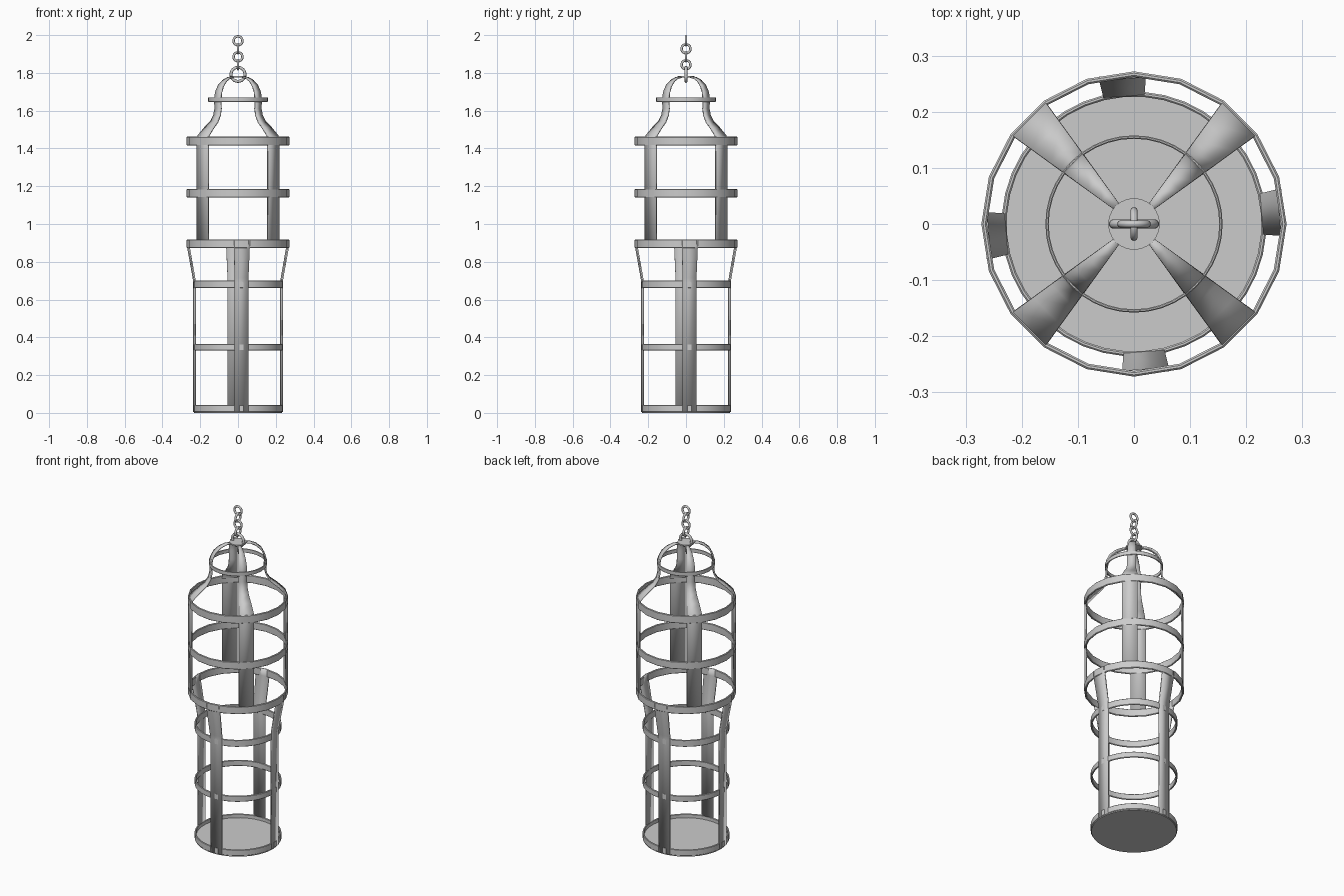
import bpy, bmesh
from math import cos, sin, pi, radians

if "Cube" in bpy.data.objects:
    bpy.data.objects.remove(bpy.data.objects["Cube"])


def finish(name, bm):
    bmesh.ops.recalc_face_normals(bm, faces=bm.faces)
    me = bpy.data.meshes.new(name)
    bm.to_mesh(me)
    bm.free()
    ob = bpy.data.objects.new(name, me)
    bpy.context.collection.objects.link(ob)
    return ob


def smooth(ob, angle=35):
    bpy.ops.object.select_all(action='DESELECT')
    ob.select_set(True)
    bpy.context.view_layer.objects.active = ob
    bpy.ops.object.shade_smooth_by_angle(angle=radians(angle))


def hoop(name, r, wall, z0, z1, sides, turn=0.0):
    """Flat band hoop with slightly softened edges."""
    c = min(wall * 0.3, 0.003)
    a = r - wall
    sec = [(a + c, z0), (r - c, z0), (r, z0 + c), (r, z1 - c),
           (r - c, z1), (a + c, z1), (a, z1 - c), (a, z0 + c)]
    bm = bmesh.new()
    loops = []
    for i in range(sides):
        t = radians(turn) + 2 * pi * i / sides
        loops.append([bm.verts.new((p * cos(t), p * sin(t), z)) for p, z in sec])
    n = len(sec)
    for i in range(sides):
        A, B = loops[i], loops[(i + 1) % sides]
        for k in range(n):
            bm.faces.new((A[k], A[(k + 1) % n], B[(k + 1) % n], B[k]))
    smooth(finish(name, bm))


def strap(name, profile, deg, half=9, thick=0.008):
    """Strip covering a fixed wedge of angle, so it tapers with radius."""
    bm = bmesh.new()
    rows = [[bm.verts.new((r * cos(radians(deg + s)), r * sin(radians(deg + s)), z))
             for s in (-half, half)] for r, z in profile]
    for a, b in zip(rows, rows[1:]):
        bm.faces.new((a[0], a[1], b[1], b[0]))
    ob = finish(name, bm)
    m = ob.modifiers.new("thickness", 'SOLIDIFY')
    m.thickness = thick
    m.offset = 0
    smooth(ob)


def disc(name, r, z, depth, sides):
    bpy.ops.mesh.primitive_cylinder_add(vertices=sides, radius=r, depth=depth,
                                        location=(0, 0, z))
    bpy.context.object.name = name
    smooth(bpy.context.object)


def link(name, z, major, minor, side_on):
    bpy.ops.mesh.primitive_torus_add(
        major_radius=major, minor_radius=minor, major_segments=24, minor_segments=10,
        location=(0, 0, z), rotation=(pi / 2, 0, pi / 2 if side_on else 0))
    bpy.context.object.name = name
    smooth(bpy.context.object, 60)


# Hoops of the wide upper cage, the narrow lower cage and the dome
for n, z0, z1 in (("waist", 0.872, 0.917), ("chest", 1.14, 1.185), ("shoulder", 1.415, 1.462)):
    hoop(n + "_hoop", 0.272, 0.010, z0, z1, 20)
for n, z0, z1 in (("base", 0.005, 0.042), ("shin", 0.33, 0.365), ("knee", 0.66, 0.70)):
    hoop(n + "_hoop", 0.236, 0.009, z0, z1, 40, 4.5)
hoop("dome_hoop", 0.158, 0.006, 1.647, 1.671, 40)

# Floor plate
disc("floor_plate", 0.232, 0.01, 0.02, 40)

# Straps: four bending into the dome, four flared ones for the legs
upper = [(0.267, 0.874), (0.267, 1.44), (0.262, 1.467), (0.22, 1.508), (0.18, 1.542),
         (0.159, 1.575), (0.151, 1.61), (0.153, 1.66), (0.147, 1.698), (0.129, 1.733),
         (0.10, 1.759), (0.07, 1.773), (0.035, 1.778)]
lower = [(0.234, 0.006), (0.234, 0.69), (0.237, 0.715), (0.266, 0.875), (0.266, 0.914)]
for i in range(4):
    strap(f"upper_strap_{i + 1}", upper, 45 + 90 * i)
    strap(f"lower_strap_{i + 1}", lower, 4.5 + 90 * i)

# Cap plate, hanging ring and chain
disc("cap_plate", 0.046, 1.779, 0.008, 24)
link("hanging_ring", 1.792, 0.037, 0.008, False)
for i in range(4):
    link(f"chain_link_{i + 1}", 1.843 + 0.0423 * i, 0.0235, 0.0065, i % 2 == 0)
